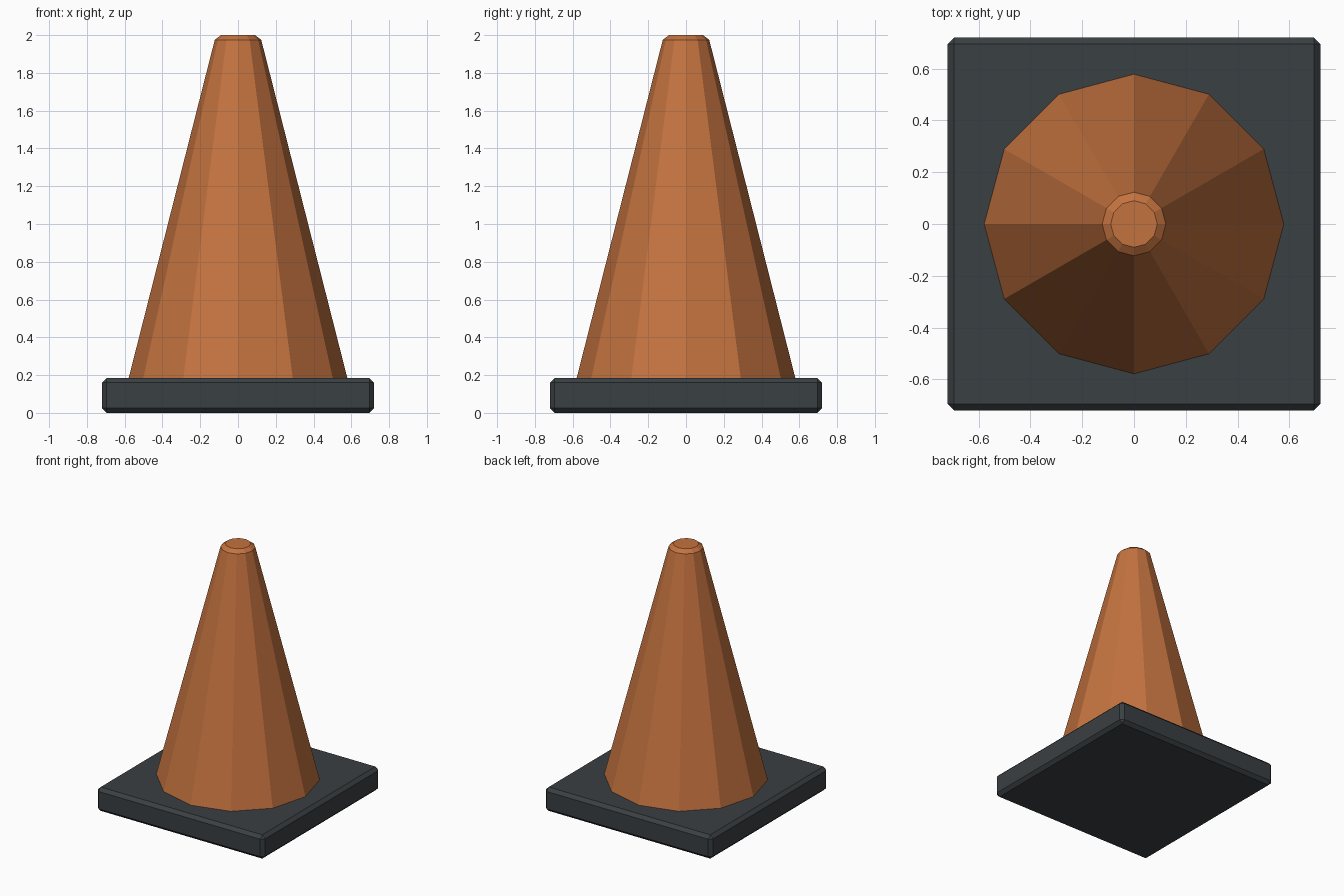
import bpy, bmesh
from math import cos, sin, pi

if "Cube" in bpy.data.objects:
    bpy.data.objects.remove(bpy.data.objects["Cube"])


def finish(name, bm, color):
    bmesh.ops.recalc_face_normals(bm, faces=bm.faces)
    mesh = bpy.data.meshes.new(name)
    bm.to_mesh(mesh)
    bm.free()
    mat = bpy.data.materials.new(name + "_material")
    mat.diffuse_color = color
    mat.use_nodes = True
    mat.node_tree.nodes["Principled BSDF"].inputs["Base Color"].default_value = mat.diffuse_color
    mesh.materials.append(mat)
    obj = bpy.data.objects.new(name, mesh)
    bpy.context.collection.objects.link(obj)
    return obj


# Square base slab with chamfered edges
bm = bmesh.new()
bmesh.ops.create_cube(bm, size=1)
for v in bm.verts:
    v.co = (v.co.x * 1.44, v.co.y * 1.44, (v.co.z + 0.5) * 0.185)
bmesh.ops.bevel(bm, geom=bm.edges[:], offset=0.025, segments=1,
                profile=0.5, affect='EDGES')
finish("base", bm, (0.042, 0.05, 0.055, 1))

# Twelve-sided cone body with a chamfered flat tip
SIDES = 12
profile = [(0.58, 0.18), (0.123, 1.975), (0.09, 2.0)]
bm = bmesh.new()
rings = [[bm.verts.new((r * cos(2 * pi * i / SIDES), r * sin(2 * pi * i / SIDES), z))
          for i in range(SIDES)] for r, z in profile]
for low, high in zip(rings, rings[1:]):
    for i in range(SIDES):
        j = (i + 1) % SIDES
        bm.faces.new((low[i], low[j], high[j], high[i]))
bm.faces.new(rings[0][::-1])
bm.faces.new(rings[-1])
finish("cone_body", bm, (0.55, 0.17, 0.05, 1))
